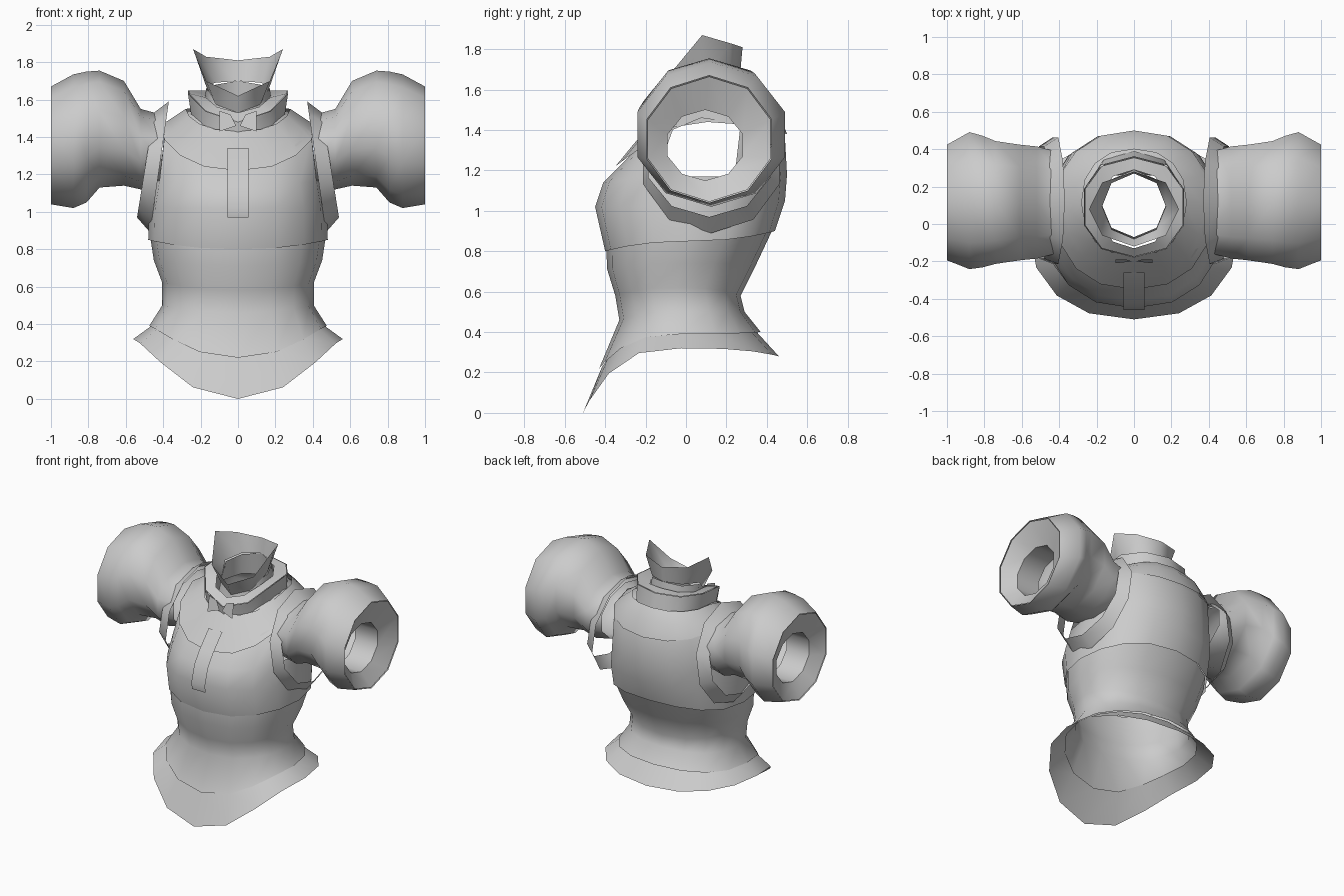
import bpy, bmesh, math

cube = bpy.data.objects.get("Cube")
if cube:
    bpy.data.objects.remove(cube)

grey = bpy.data.materials.new("plain grey")
grey.use_nodes = True
grey.diffuse_color = (0.6, 0.6, 0.6, 1)
grey.node_tree.nodes["Principled BSDF"].inputs["Base Color"].default_value = (0.6, 0.6, 0.6, 1)


def make(name, bm, flip=False):
    if flip:
        bmesh.ops.reverse_faces(bm, faces=bm.faces[:])
    me = bpy.data.meshes.new(name)
    bm.to_mesh(me)
    bm.free()
    me.materials.append(grey)
    ob = bpy.data.objects.new(name, me)
    bpy.context.collection.objects.link(ob)
    me.shade_smooth()


def loft(rings):
    """Open shell through closed rings of points."""
    bm = bmesh.new()
    loops = [[bm.verts.new(p) for p in ring] for ring in rings]
    for a, b in zip(loops, loops[1:]):
        for i in range(len(a)):
            j = (i + 1) % len(a)
            bm.faces.new((a[i], a[j], b[j], b[i]))
    bmesh.ops.recalc_face_normals(bm, faces=bm.faces[:])
    return bm


def spow(v, e):
    return math.copysign(abs(v) ** e, v)


def body_ring(hw, yf, yb, zf, zs, zb, n=12, p=2, e=0.88):
    """Horizontal ring whose height differs at front, side and back."""
    pts = []
    for i in range(n):
        a = math.tau * i / n
        s, c = math.sin(a), math.cos(a)
        end = zf if c > 0 else zb
        pts.append((hw * spow(s, e),
                    (yf + yb) / 2 - (yb - yf) / 2 * spow(c, e),
                    zs + (end - zs) * abs(c) ** p))
    return pts


def arm_ring(side, x_top, x_low, z0, z1, y0, y1, n=10):
    """Upright ring around the arm axis, optionally tilted."""
    pts = []
    for i in range(n):
        a = math.tau * i / n
        t = (1 + math.cos(a)) / 2
        pts.append((side * (x_low + (x_top - x_low) * t),
                    (y0 + y1) / 2 + (y1 - y0) / 2 * math.sin(a),
                    z0 + (z1 - z0) * t))
    return pts


def body(rows, **kw):
    return loft([body_ring(*r, **kw) for r in rows])


# Flared skirt with pointed front
make("skirt", body([
    (0.45, -0.415, 0.35, 0.23, 0.40, 0.40),
    (0.56, -0.51, 0.46, 0.00, 0.32, 0.28)], n=16, p=2.7))

# Waist
make("waist", body([
    (0.475, -0.43, 0.37, 0.22, 0.39, 0.40),
    (0.405, -0.33, 0.29, 0.46, 0.50, 0.50),
    (0.405, -0.35, 0.27, 0.58, 0.62, 0.58),
    (0.45, -0.39, 0.35, 0.71, 0.74, 0.74),
    (0.47, -0.395, 0.43, 0.82, 0.87, 0.91)], n=16, p=2.5))

# Chest, opened at the armholes
bm = body([
    (0.48, -0.40, 0.44, 0.80, 0.85, 0.90),
    (0.475, -0.45, 0.49, 1.02, 1.02, 1.05),
    (0.45, -0.41, 0.50, 1.14, 1.17, 1.18),
    (0.42, -0.28, 0.49, 1.27, 1.44, 1.36),
    (0.38, -0.19, 0.43, 1.35, 1.47, 1.49),
    (0.26, -0.14, 0.36, 1.42, 1.54, 1.55)], n=16)
hole = []
for f in bm.faces:
    c = f.calc_center_median()
    if abs(c.x) > 0.38 and -0.06 < c.y < 0.22 and 1.2 < c.z < 1.42:
        hole.append(f)
bmesh.ops.delete(bm, geom=hole, context='FACES')
make("chest", bm)

# Yoke over the shoulders
make("yoke", body([
    (0.42, -0.35, 0.50, 1.22, 1.46, 1.38),
    (0.37, -0.26, 0.46, 1.33, 1.49, 1.49),
    (0.28, -0.17, 0.40, 1.43, 1.55, 1.56)], n=16, p=1.2))

# Outer and inner collars
make("outer_collar", body([
    (0.26, -0.17, 0.39, 1.40, 1.52, 1.54),
    (0.28, -0.18, 0.36, 1.48, 1.65, 1.65)], n=10))
make("collar_lining", body([
    (0.275, -0.175, 0.355, 1.48, 1.65, 1.65),
    (0.18, -0.13, 0.29, 1.53, 1.62, 1.66)], n=10))
make("inner_collar", body([
    (0.19, -0.10, 0.29, 1.40, 1.52, 1.54),
    (0.17, -0.07, 0.27, 1.54, 1.66, 1.70)], n=8, e=1))
make("collar_points", body([
    (0.17, -0.08, 0.27, 1.53, 1.67, 1.70),
    (0.24, -0.12, 0.28, 1.62, 1.87, 1.81)], n=8, p=1.1, e=1))

# Front tab following the chest
bm = bmesh.new()
rows = [[bm.verts.new((x, y, z)) for x in (-0.055, 0.055)] for y, z in
        ((-0.452, 0.97), (-0.46, 1.02), (-0.425, 1.14), (-0.37, 1.22), (-0.26, 1.34))]
for a, b in zip(rows, rows[1:]):
    bm.faces.new((a[0], a[1], b[1], b[0]))
make("front_tab", bm)

for side, label in ((1, "left"), (-1, "right")):
    # Small neck flaps
    bm = bmesh.new()
    bm.faces.new([bm.verts.new((side * x, y, z)) for x, y, z in
                  ((0.01, -0.20, 1.46), (0.10, -0.21, 1.43), (0.10, -0.19, 1.54), (0.04, -0.19, 1.52))])
    make(label + "_neck_flap", bm, flip=side < 0)

    # Tilted armhole guard
    make(label + "_armhole_guard", loft([
        arm_ring(side, 0.37, 0.47, 0.89, 1.59, -0.23, 0.48),
        arm_ring(side, 0.45, 0.54, 0.97, 1.53, -0.20, 0.43)]))

    # Puffed sleeve
    make(label + "_sleeve", loft([arm_ring(side, x, x, *r) for x, *r in (
        (0.41, 1.14, 1.52, -0.17, 0.40),
        (0.52, 1.12, 1.55, -0.20, 0.43),
        (0.61, 1.14, 1.70, -0.21, 0.44),
        (0.74, 1.13, 1.755, -0.23, 0.46),
        (0.81, 1.05, 1.75, -0.25, 0.49),
        (0.88, 1.02, 1.735, -0.26, 0.51),
        (1.00, 1.04, 1.67, -0.21, 0.44))]))

    # Tapered lining running inwards to the cuff opening
    make(label + "_sleeve_lining", loft([arm_ring(side, x, x, *r) for x, *r in (
        (0.995, 1.045, 1.665, -0.205, 0.435),
        (0.93, 1.15, 1.50, -0.10, 0.29))]), flip=True)
    make(label + "_cuff", loft([arm_ring(side, x, x, 1.15, 1.50, -0.10, 0.29) for x in (0.93, 0.75)]))
